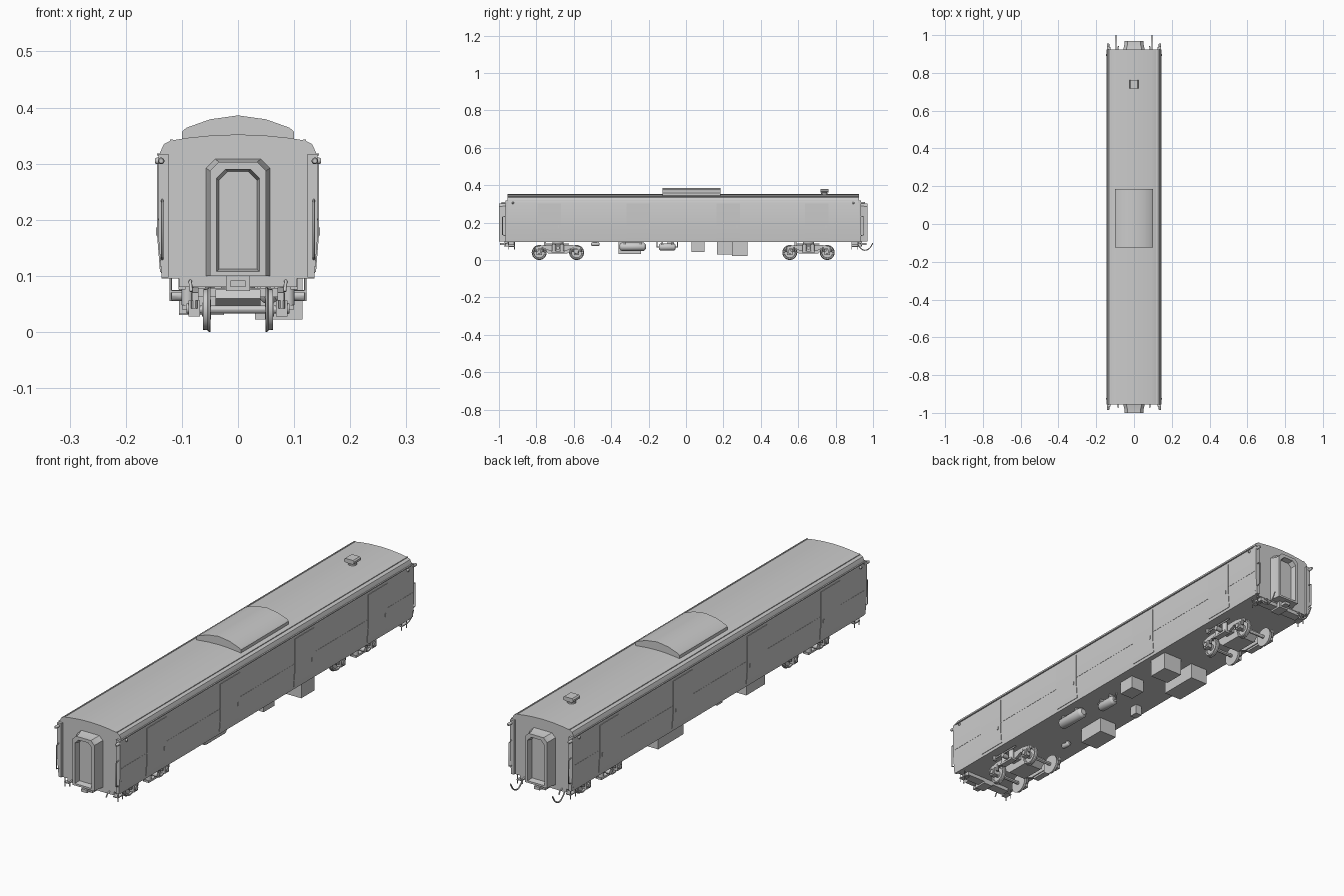
import bpy, bmesh, math
from mathutils import Vector, Matrix

if "Cube" in bpy.data.objects:
    bpy.data.objects.remove(bpy.data.objects["Cube"])

YC = -0.015            # middle of the car body along y
SIDES = ((1, "right"), (-1, "left"))
ENDS = ((-1, "front"), (1, "rear"))


def finish(name, bm):
    bmesh.ops.recalc_face_normals(bm, faces=bm.faces)
    me = bpy.data.meshes.new(name)
    bm.to_mesh(me)
    bm.free()
    ob = bpy.data.objects.new(name, me)
    bpy.context.collection.objects.link(ob)
    return ob


def loft(name, loops):
    """Skin a list of closed point loops and cap both ends."""
    bm = bmesh.new()
    rings = [[bm.verts.new(p) for p in lp] for lp in loops]
    n = len(rings[0])
    for a, b in zip(rings, rings[1:]):
        for i in range(n):
            bm.faces.new((a[i], a[(i + 1) % n], b[(i + 1) % n], b[i]))
    bm.faces.new(rings[0])
    bm.faces.new(rings[-1])
    return finish(name, bm)


def prism_y(name, pts, y0, y1):
    return loft(name, [[(x, y, z) for x, z in pts] for y in (y0, y1)])


def prism_x(name, pts, x0, x1):
    return loft(name, [[(x, y, z) for y, z in pts] for x in (x0, x1)])


def box(name, x, y, z):
    x, y, z = sorted(x), sorted(y), sorted(z)
    return prism_y(name, [(x[0], z[0]), (x[1], z[0]), (x[1], z[1]), (x[0], z[1])], y[0], y[1])


def lathe(name, centre, axis, profile, seg=20):
    """Revolve (offset, radius) pairs around an axis through centre."""
    q = Vector(axis).to_track_quat('Z', 'Y')
    c = Vector(centre)
    return loft(name, [[c + q @ Vector((r * math.cos(t), r * math.sin(t), d))
                        for t in (2 * math.pi * i / seg for i in range(seg))]
                       for d, r in profile])


def tube(name, pts, r, smooth=False):
    cu = bpy.data.curves.new(name, 'CURVE')
    cu.dimensions = '3D'
    cu.bevel_depth, cu.bevel_resolution, cu.resolution_u = r, 1, 6
    cu.use_fill_caps = True
    if smooth:
        sp = cu.splines.new('BEZIER')
        sp.bezier_points.add(len(pts) - 1)
        for p, co in zip(sp.bezier_points, pts):
            p.co = co
            p.handle_left_type = p.handle_right_type = 'AUTO'
    else:
        sp = cu.splines.new('POLY')
        sp.points.add(len(pts) - 1)
        for p, co in zip(sp.points, pts):
            p.co = (*co, 1)
    ob = bpy.data.objects.new(name, cu)
    bpy.context.collection.objects.link(ob)
    return ob


def mirrored(half):
    return half + [(-x, z) for x, z in reversed(half) if x > 0]


# Body shell with arched roof
prism_y("car_body", mirrored([(.136, .095), (.142, .17), (.142, .305), (.139, .32), (.132, .335),
                              (.12, .341), (.09, .346), (.045, .3505), (0, .352)]), YC - .94, YC + .94)

# Roof equipment hump
prism_y("roof_hump", mirrored([(.1, .335), (.1, .357), (.092, .364), (.05, .379), (0, .386)]), -.125, .185)

# Roof vent
lathe("vent_neck", (0, .74, .345), (0, 0, 1), [(0, .017), (.012, .017), (.02, .01)], 12)
prism_y("vent_cap", mirrored([(.014, .362), (.023, .366), (.023, .374), (.018, .379)]), .718, .762)

for s, side in SIDES:
    # Rain gutter and waist strip
    box(f"gutter_{side}", (s * .138, s * .1445), (YC - .94, YC + .94), (.315, .3185))
    box(f"roof_strip_{side}", (s * .116, s * .121), (YC - .94, YC + .94), (.338, .3435))
    box(f"waist_strip_{side}", (s * .14, s * .1428), (YC - .94, YC + .94), (.199, .202))
    # Sliding baggage doors with handles
    for i, d in enumerate((-.715, -.24, .24, .715)):
        y = YC + d
        prism_y(f"door_{side}_{i}", [(s * .13, .107), (s * .139, .107), (s * .144, .17),
                                    (s * .144, .303), (s * .13, .303)], y - .063, y + .063)
        box(f"door_handle_{side}_{i}", (s * .143, s * .1465), (y + .045, y + .05), (.172, .186))
    # Corner posts, grab rails, marker lamps and steps
    for e, end in ENDS:
        def Y(d):
            return YC + e * d
        tag = f"{side}_{end}"
        prism_y(f"corner_post_{tag}", [(s * .124, .097), (s * .136, .097), (s * .142, .17),
                                       (s * .142, .317), (s * .124, .317)], Y(.935), Y(.951))
        tube(f"grab_rail_{tag}", [(s * .135, Y(.95), .13), (s * .135, Y(.966), .135),
                                  (s * .135, Y(.966), .23), (s * .135, Y(.95), .235)], .0022)
        lathe(f"marker_lamp_{tag}", (s * .138, Y(.91), .305), (s, 0, 0),
              [(0, .006), (.006, .006), (.01, .004)], 12)
        lathe(f"end_lamp_{tag}", (s * .137, Y(.945), .305), (0, e, 0),
              [(0, .006), (.022, .006), (.026, .004)], 12)
        box(f"step_{tag}", (s * .1, s * .122), (Y(.9), Y(.935)), (.07, .074))
        for k, d in enumerate((.902, .933)):
            tube(f"step_hanger_{tag}_{k}", [(s * .12, Y(d), .1), (s * .12, Y(d), .055)], .002)
        tube(f"brake_pipe_{tag}", [(s * .085, Y(.92), .095), (s * .085, Y(.95), .088),
                                   (s * .083, Y(.955), .072)], .003)

# End gangways with recessed door, headstock and coupler
for e, end in ENDS:
    def outline(w, y, z0, z1, c=.016):
        half = [(w, z0), (w, z1 - c), (w - c, z1)]
        return [(x, YC + e * y, z) for x, z in mirrored(half)]
    loft(f"gangway_{end}", [outline(.058, .935, .1, .309), outline(.05, .968, .1, .303),
                            outline(.05, .985, .1, .303), outline(.038, .985, .108, .29),
                            outline(.034, .962, .112, .286)])
    box(f"headstock_{end}", (-.105, .105), (YC + e * .9, YC + e * .938), (.08, .097))
    box(f"coupler_box_{end}", (-.021, .021), (YC + e * .9, YC + e * .955), (.073, .1))
    prism_y(f"coupler_head_{end}", [(-.013, .08), (.013, .08), (.013, .092), (-.013, .092)],
            YC + e * .95, YC + e * .98)

# Hoses hanging from the rear end
for s, side in SIDES:
    tube(f"hose_{side}", [(s * .095, .915, .088), (s * .095, .935, .062), (s * .095, .955, .052),
                          (s * .095, .98, .062), (s * .095, .999, .09)], .003, True)

# Bogies
for e, end in ENDS:
    c = YC + e * .67
    prism_x(f"bogie_frame_{end}", [(c - .082, .06), (c - .05, .034), (c + .05, .034), (c + .082, .06),
                                   (c + .07, .076), (c - .07, .076)], -.04, .04)
    box(f"bolster_{end}", (-.085, .085), (c - .022, c + .022), (.062, .078))
    lathe(f"pivot_{end}", (0, c, .07), (0, 0, 1), [(0, .03), (.028, .03)])
    for w in (-.1, .1):
        y = c + w
        tag = f"{end}_{'a' if w < 0 else 'b'}"
        lathe(f"axle_{tag}", (0, y, .04), (1, 0, 0), [(-.085, .007), (.085, .007)], 12)
        for s, side in SIDES:
            lathe(f"wheel_{tag}_{side}", (s * .049, y, .04), (s, 0, 0),
                  [(-.001, .012), (.001, .032), (0, .04), (.003, .04), (.005, .037), (.013, .036),
                   (.013, .03), (.008, .028), (.008, .013), (.015, .012)], 28)
            box(f"axle_box_{tag}_{side}", (s * .068, s * .088), (y - .014, y + .014), (.028, .056))
            lathe(f"axle_cap_{tag}_{side}", (s * .087, y, .042), (s, 0, 0), [(0, .01), (.005, .009)], 12)
            for k in (-.02, .02):
                lathe(f"box_spring_{tag}_{side}", (s * .078, y + k, .042), (0, 0, 1),
                      [(0, .006), (.028, .006)], 10)
    for s, side in SIDES:
        prof = [(.128, .056), (.128, .07), (.08, .079), (0, .079)]
        low = [(0, .048), (.042, .048), (.068, .062)]
        pts = mirrored(prof) + [(-y, z) for y, z in reversed(low[1:])] + low
        pts = [p for p in pts]
        pts = mirrored([(0, .048), (.042, .048), (.068, .06), (.128, .056), (.128, .07), (.08, .079)])
        prism_x(f"side_frame_{end}_{side}", [(c + y, z) for y, z in pts], s * .07, s * .082)
        box(f"spring_plank_{end}_{side}", (s * .074, s * .1), (c - .035, c + .035), (.04, .048))
        for k in (-.022, .022):
            lathe(f"air_spring_{end}_{side}", (s * .09, c + k, .048), (0, 0, 1),
                  [(0, .011), (.04, .011)], 14)
        lathe(f"damper_{end}_{side}", (s * .085, c, .065), (s, 0, 0),
              [(0, .008), (.02, .01), (.034, .01)], 12)
        tube(f"anchor_rod_{end}_{side}", [(s * .1, c - .07, .086), (s * .1, c + .06, .086)], .004)
        box(f"rod_bracket_{end}_{side}", (s * .094, s * .106), (c - .075, c - .063), (.076, .097))

# Underfloor boxes
for name, x, y, z in (
        ("battery_box", (.03, .115), (.245, .33), .022),
        ("equipment_box", (-.105, -.025), (.165, .33), .03),
        ("relay_box", (.035, .095), (.03, .1), .042),
        ("generator_box", (-.105, -.025), (-.36, -.24), .033),
        ("valve_box", (-.095, -.065), (-.1, -.065), .055)):
    box(name, x, y, (z, .097))


# Air tanks with domed ends and straps
def tank(name, x, y, z, half, r):
    lathe(name, (x, y, z), (0, 1, 0), [(-half, r * .55), (-half + r * .3, r * .9), (-half + r * .5, r),
                                       (half - r * .5, r), (half - r * .3, r * .9), (half, r * .55)])
    for k in (-.6, .6):
        box(name + "_strap", (x - r * .8, x + r * .8), (y + k * half - .004, y + k * half + .004), (z, .097))


tank("main_air_tank", .085, -.285, .071, .07, .022)
tank("brake_cylinder", .055, -.1, .069, .045, .019)
tank("small_tank", -.05, -.485, .085, .022, .01)
for k in (-.055, .055):
    tube("brake_link", [(.055, -.1 + k * .7, .069), (.055, -.1 + k, .069), (.055, -.1 + k, .097)], .003)

# Smooth the round parts, keep edges sharp
bpy.ops.object.select_all(action='DESELECT')
for ob in bpy.data.objects:
    if ob.type == 'MESH':
        ob.select_set(True)
        bpy.context.view_layer.objects.active = ob
bpy.ops.object.shade_smooth_by_angle(angle=math.radians(30))
